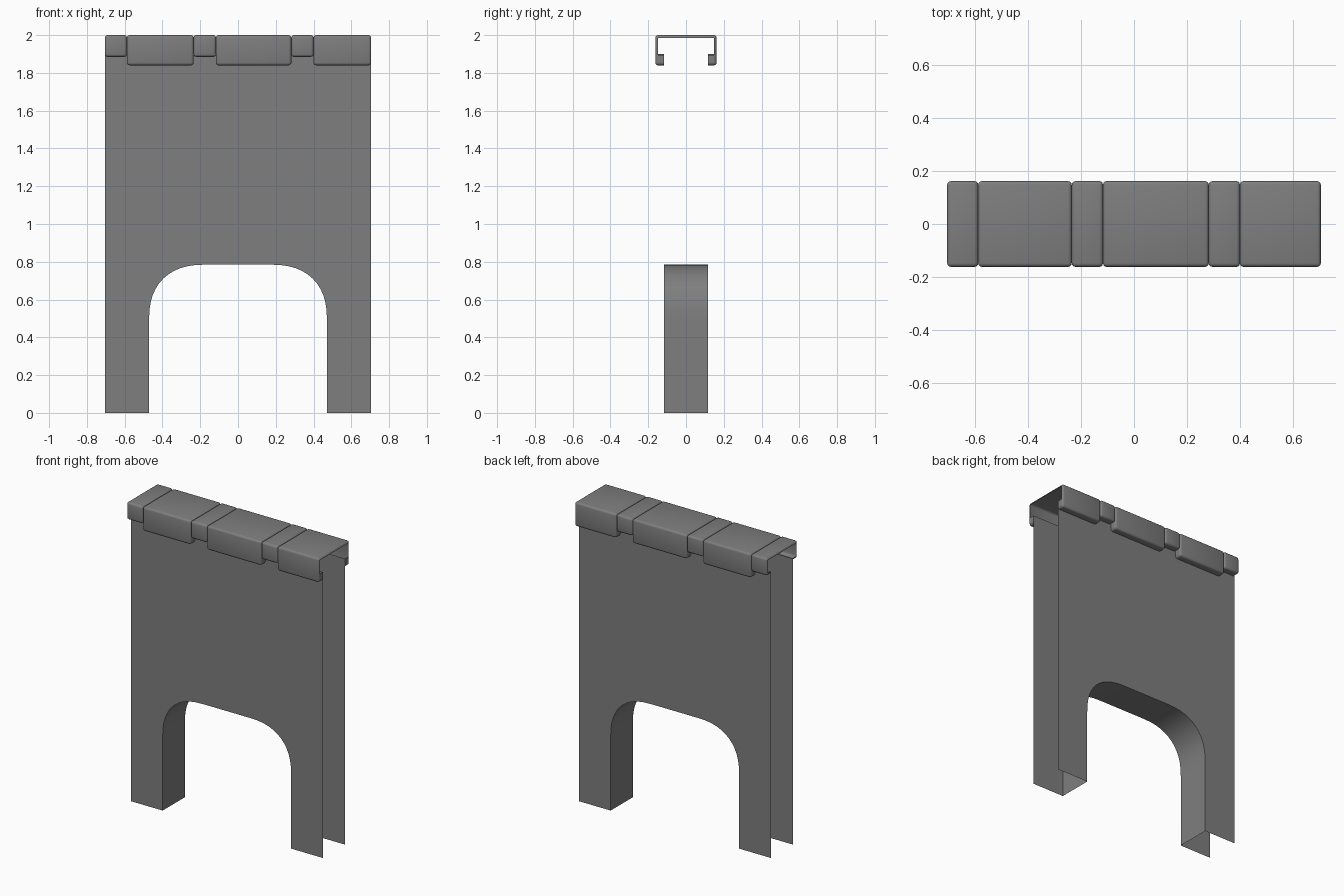
import bpy, bmesh, math

cube = bpy.data.objects.get("Cube")
if cube:
    bpy.data.objects.remove(cube, do_unlink=True)

# One stone colour
stone = bpy.data.materials.new("grey_stone")
stone.use_nodes = True
GREY = (0.21, 0.21, 0.21, 1)
stone.diffuse_color = GREY
bsdf = stone.node_tree.nodes["Principled BSDF"]
bsdf.inputs["Base Color"].default_value = GREY
bsdf.inputs["Roughness"].default_value = 0.8

HALF_X = 0.705    # half length of the wall
WALL_Y = 0.116    # half thickness of the wall
CAP_Y = 0.162     # half depth of the coping
TOP = 2.0
WALL_TOP = 1.895
ROUND = 0.014     # edge rounding of the stones
STEPS = 3


def finish(name, bm):
    mesh = bpy.data.meshes.new(name)
    bm.to_mesh(mesh)
    bm.free()
    mesh.materials.append(stone)
    obj = bpy.data.objects.new(name, mesh)
    bpy.context.collection.objects.link(obj)
    bpy.ops.object.select_all(action="DESELECT")
    obj.select_set(True)
    bpy.context.view_layer.objects.active = obj
    bpy.ops.object.shade_smooth_by_angle(angle=math.radians(40))
    return obj


def arch_points():
    """Opening outline from the left foot over the crown to the right foot."""
    half, spring, crown, flat, power = 0.471, 0.49, 0.785, 0.17, 2.4
    quarter = []
    for i in range(13):
        a = math.pi / 2 * i / 12
        quarter.append((flat + (half - flat) * math.cos(a) ** (2 / power),
                        spring + (crown - spring) * math.sin(a) ** (2 / power)))
    right = [(half, 0)] + quarter
    return [(-x, z) for x, z in right] + right[::-1]


# Wall: two sheets with an arched opening, joined only by the arch lining
def build_wall():
    bm = bmesh.new()
    arch = arch_points()
    frame = [(HALF_X, 0), (HALF_X, WALL_TOP), (-HALF_X, WALL_TOP), (-HALF_X, 0)]
    sheets = []
    for y in (-WALL_Y, WALL_Y):
        ring = [bm.verts.new((x, y, z)) for x, z in arch + frame]
        face = bm.faces.new(ring if y < 0 else ring[::-1])
        face.normal_update()
        if face.normal.y * y < 0:
            face.normal_flip()
        sheets.append(ring)
    front, back = sheets
    for i in range(len(arch) - 1):
        face = bm.faces.new((front[i], front[i + 1], back[i + 1], back[i]))
        face.normal_update()
        if face.normal.z > 0.01 or face.normal.x * front[i].co.x > 0.01:
            face.normal_flip()
    finish("arched_wall", bm)


def cap_profile(bottom, inset):
    """Channel section with rounded corners and inward lips, as (y, z)."""
    y, low, high = CAP_Y - inset, bottom + inset, TOP - inset
    r = max(ROUND - inset, 0.001)
    half = [(WALL_Y, low)]
    for cz, start in ((low + r, -90), (high - r, 0)):
        for i in range(STEPS + 1):
            a = math.radians(start + 90 * i / STEPS)
            half.append((y - r + r * math.cos(a), cz + r * math.sin(a)))
    return half + [(-p, z) for p, z in half[::-1]]


# Coping stone: hollow rounded channel, open along its length
def build_stone(name, x0, x1, bottom, hanging):
    bm = bmesh.new()
    stations = []
    for i in range(STEPS + 1):
        a = math.pi / 2 * i / STEPS
        stations.append((ROUND * (1 - math.cos(math.pi / 2 - a)),
                         ROUND * (1 - math.sin(math.pi / 2 - a))))
    # inset shrinks from full at the very end to none on the body
    ends = [(along, inset) for inset, along in stations][::-1]
    ends.sort()
    path = [(x0 + d, s) for d, s in ends] + [(x1 - d, s) for d, s in ends[::-1]]
    rings = [[bm.verts.new((x, y, z)) for y, z in cap_profile(bottom, s)]
             for x, s in path]
    for a, b in zip(rings, rings[1:]):
        for i in range(len(a) - 1):
            bm.faces.new((a[i], a[i + 1], b[i + 1], b[i]))
    bm.normal_update()
    top_face = max(bm.faces, key=lambda f: f.calc_center_median().z)
    if top_face.normal.z < 0:
        bmesh.ops.reverse_faces(bm, faces=bm.faces[:])
    # End tabs where a hanging stone reaches below its neighbour
    if hanging:
        for x, out in ((x0, -1), (x1, 1)):
            for side in (-1, 1):
                inner, outer = side * WALL_Y, side * (CAP_Y - ROUND)
                low = bottom + ROUND
                face = bm.faces.new([bm.verts.new((x, y, z)) for y, z in (
                    (inner, low), (outer, low), (outer, WALL_TOP), (inner, WALL_TOP))])
                face.normal_update()
                if face.normal.x * out < 0:
                    face.normal_flip()
    finish(name, bm)


build_wall()
joints = [-HALF_X, -0.588, -0.235, -0.117, 0.282, 0.4, HALF_X]
for n, (x0, x1) in enumerate(zip(joints, joints[1:])):
    hanging = n % 2 == 1
    kind = "long" if hanging else "short"
    build_stone(f"{kind}_coping_stone_{n // 2 + 1}", x0, x1,
                1.84 if hanging else 1.885, hanging)
